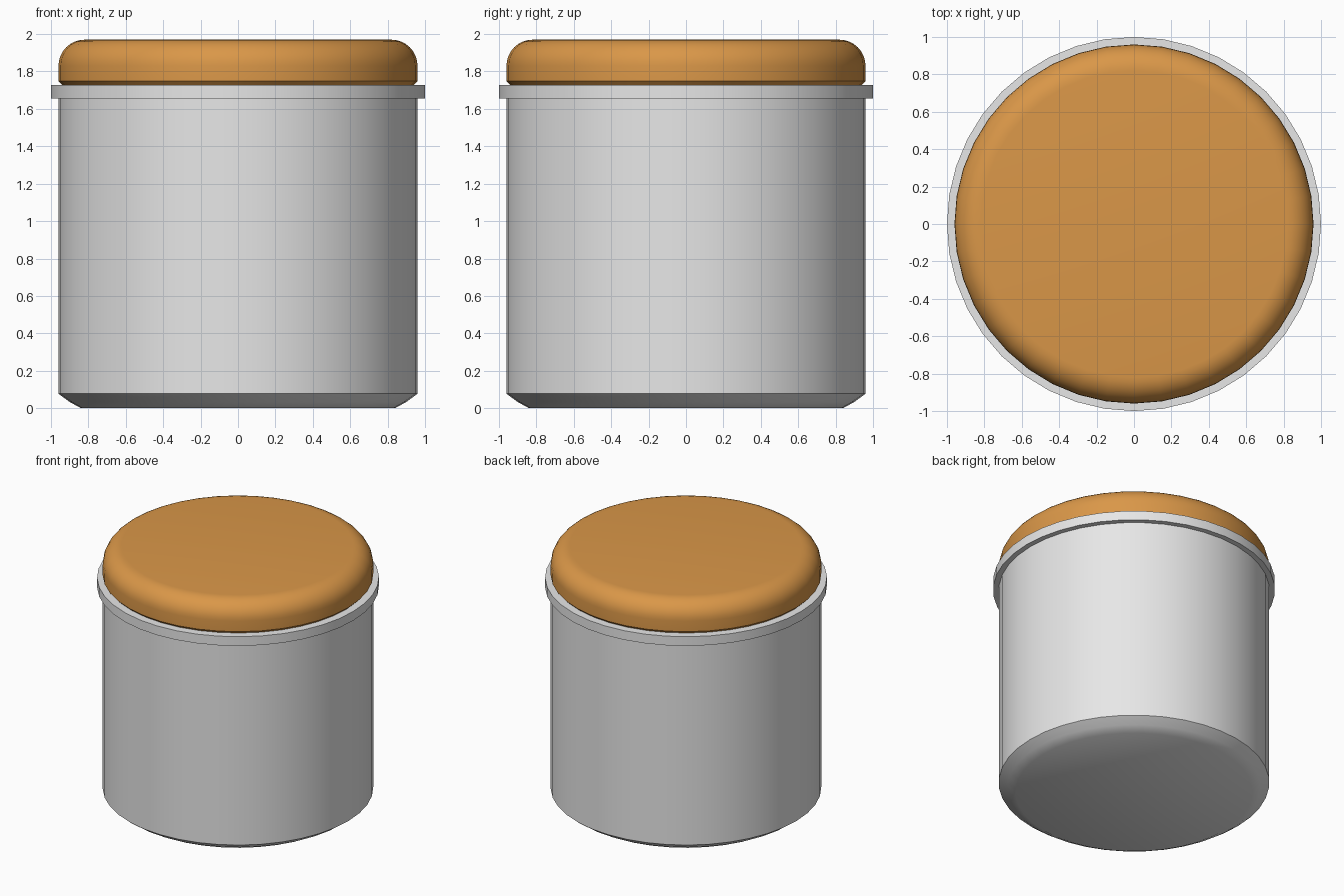
import bpy, bmesh, math

if "Cube" in bpy.data.objects:
    bpy.data.objects.remove(bpy.data.objects["Cube"])

SIDES = 40

def material(name, rgb):
    m = bpy.data.materials.new(name)
    m.diffuse_color = (*rgb, 1)
    m.use_nodes = True
    m.node_tree.nodes["Principled BSDF"].inputs["Base Color"].default_value = m.diffuse_color
    return m

def lathe(name, profile, mat, angle=35):
    """Closed solid of revolution from (radius, z) points, bottom to top."""
    bm = bmesh.new()
    rings = []
    for r, z in profile:
        rings.append([bm.verts.new((r * math.cos(2 * math.pi * i / SIDES),
                                    r * math.sin(2 * math.pi * i / SIDES), z))
                      for i in range(SIDES)])
    for a, b in zip(rings, rings[1:]):
        for i in range(SIDES):
            j = (i + 1) % SIDES
            bm.faces.new((a[i], a[j], b[j], b[i]))
    bm.faces.new(rings[0][::-1])
    bm.faces.new(rings[-1])
    mesh = bpy.data.meshes.new(name)
    bm.to_mesh(mesh)
    bm.free()
    mesh.materials.append(mat)
    ob = bpy.data.objects.new(name, mesh)
    bpy.context.collection.objects.link(ob)
    bpy.ops.object.select_all(action='DESELECT')
    ob.select_set(True)
    bpy.context.view_layer.objects.active = ob
    bpy.ops.object.shade_smooth_by_angle(angle=math.radians(angle))
    return ob

grey = material("light_grey", (0.8, 0.8, 0.8))
wood = material("warm_wood", (0.70, 0.31, 0.065))

# Jar with bevelled foot and flat collar
lathe("jar", [(0.84, 0), (0.90, 0.033), (0.96, 0.077), (0.96, 1.655),
              (1.0, 1.655), (1.0, 1.727), (0.94, 1.727)], grey)

# Lid: small chamfer below, rounded shoulder above
steps = 8
shoulder = [(0.82 + 0.14 * math.cos(t * math.pi / 2 / steps),
             1.83 + 0.14 * math.sin(t * math.pi / 2 / steps))
            for t in range(steps + 1)]
lathe("lid", [(0.94, 1.728), (0.96, 1.748)] + shoulder, wood)
